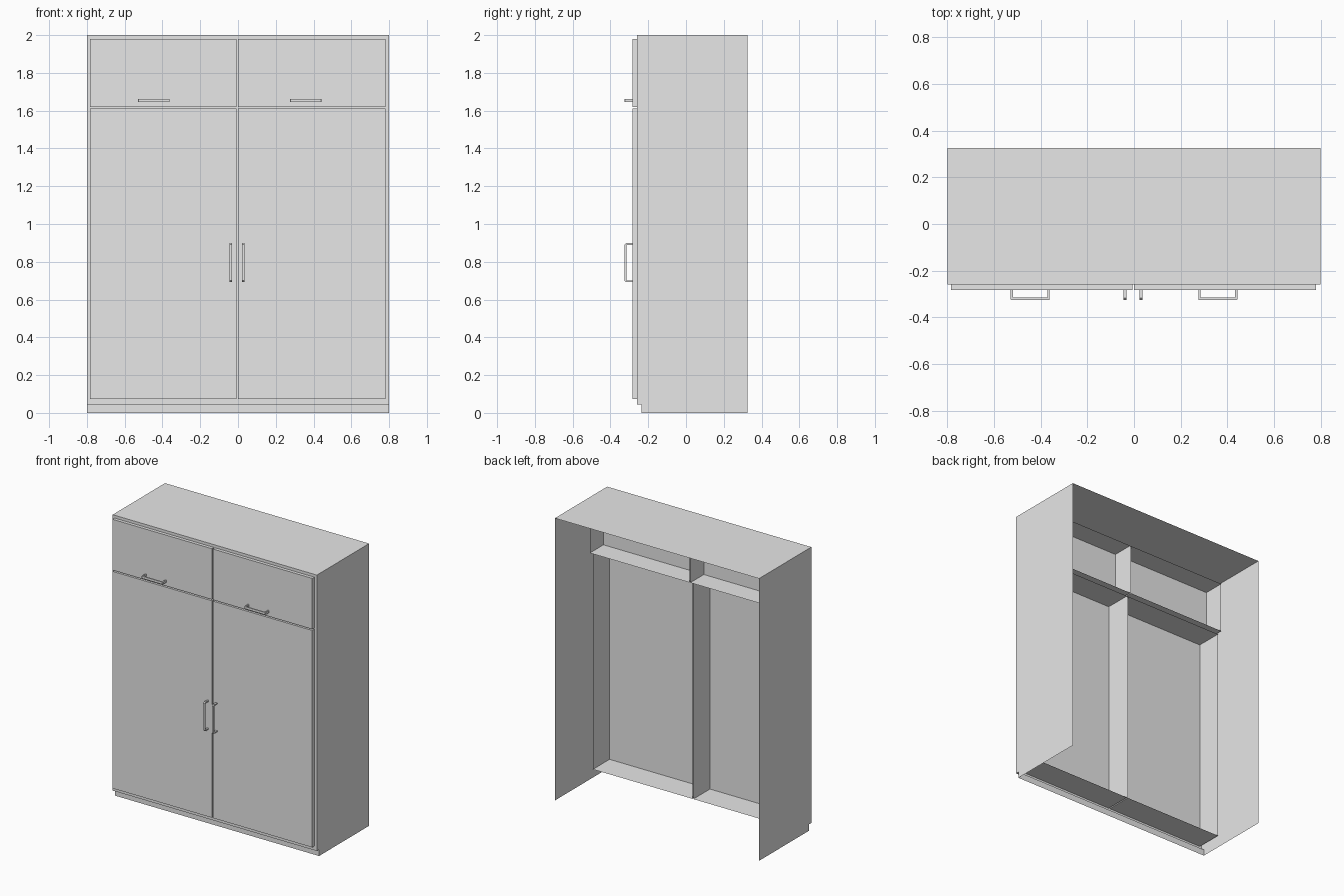
import bpy
import bmesh
from mathutils import Vector

cube = bpy.data.objects.get("Cube")
if cube:
    bpy.data.objects.remove(cube, do_unlink=True)

grey = bpy.data.materials.new("light_grey")
grey.use_nodes = True
COLOUR = (0.8, 0.8, 0.8, 1)
grey.diffuse_color = COLOUR
grey.node_tree.nodes["Principled BSDF"].inputs["Base Color"].default_value = COLOUR

BACK, FRONT, DOOR, GRIP = 0.325, -0.26, -0.283, -0.325
HALF = 0.8


def finish(name, bm):
    mesh = bpy.data.meshes.new(name)
    bm.to_mesh(mesh)
    bm.free()
    mesh.materials.append(grey)
    obj = bpy.data.objects.new(name, mesh)
    bpy.context.collection.objects.link(obj)
    return obj


def box(name, xs, ys, zs, open_back=False):
    """Box between two corners; an open-backed one becomes an inward-facing liner."""
    bm = bmesh.new()
    bmesh.ops.create_cube(bm, size=1)
    for v in bm.verts:
        v.co = Vector([lo + (c + 0.5) * (hi - lo)
                       for c, (lo, hi) in zip(v.co, (xs, ys, zs))])
    bm.normal_update()
    if open_back:
        rear = [f for f in bm.faces if f.normal.y > 0.9]
        bmesh.ops.delete(bm, geom=rear, context='FACES')
        bmesh.ops.reverse_faces(bm, faces=bm.faces[:])
    return finish(name, bm)


def handle(name, centre, length, width, vertical, chamfer):
    """U-shaped bar: an outline in (along, out), extruded across its width."""
    h, t, d = length / 2, 0.009, DOOR - GRIP
    half = [(h - t, 0), (h, 0), (h, d - chamfer), (h - chamfer, d)]
    inner = (h - t, d - t)
    outline = [inner] + half + [(-a, o) for a, o in reversed(half)] + [(-inner[0], inner[1])]
    bm = bmesh.new()

    def place(a, o, w):
        along, across = (w, a) if vertical else (a, w)
        return Vector((centre[0] + along, DOOR - o, centre[1] + across))

    face = bm.faces.new([bm.verts.new(place(a, o, -width / 2)) for a, o in outline])
    moved = bmesh.ops.extrude_face_region(bm, geom=[face], use_keep_orig=True)["geom"]
    shift = place(0, 0, width) - place(0, 0, 0)
    bmesh.ops.translate(bm, vec=shift,
                        verts=[g for g in moved if isinstance(g, bmesh.types.BMVert)])
    bmesh.ops.recalc_face_normals(bm, faces=bm.faces[:])
    return finish(name, bm)


# Carcass: thin open-backed shell with a set-back plinth
profile = [(BACK, 2), (FRONT, 2), (FRONT, 0.045), (-0.235, 0.045), (-0.235, 0)]
bm = bmesh.new()
right, left = [[bm.verts.new((x, y, z)) for y, z in profile] for x in (-HALF, HALF)]
for i in range(len(profile) - 1):
    bm.faces.new((right[i], right[i + 1], left[i + 1], left[i]))
for side, x in ((right, -HALF), (left, HALF)):
    ring = side + [bm.verts.new((x, BACK, 0))]
    bm.faces.new(ring if x > 0 else ring[::-1])
bm.normal_update()
for f in bm.faces:
    # Turn every panel to face away from the middle of the cabinet
    if f.normal.dot(f.calc_center_median() - Vector((0, 0.1, 1))) < 0:
        f.normal_flip()
finish("carcass", bm)

# Doors, the open liners behind them, and their handles
columns = {"right": ((-0.784, -0.007), -0.445, -0.0385),
           "left": ((0.001, 0.78), 0.359, 0.029)}
rows = {"lower": ((0.074, 1.611), (FRONT + 0.002, -0.072)),
        "upper": ((1.62, 1.98), (-0.19, -0.038))}
for side, (xs, upper_x, lower_x) in columns.items():
    for row, (zs, depth) in rows.items():
        box(f"{row}_{side}_door", xs, (DOOR, FRONT), zs)
        box(f"{row}_{side}_liner", xs, depth, zs, open_back=True)
    handle(f"lower_{side}_handle", (lower_x, 0.796), 0.206, 0.013, True, 0.007)
    handle(f"upper_{side}_handle", (upper_x, 1.655), 0.167, 0.016, False, 0.002)
